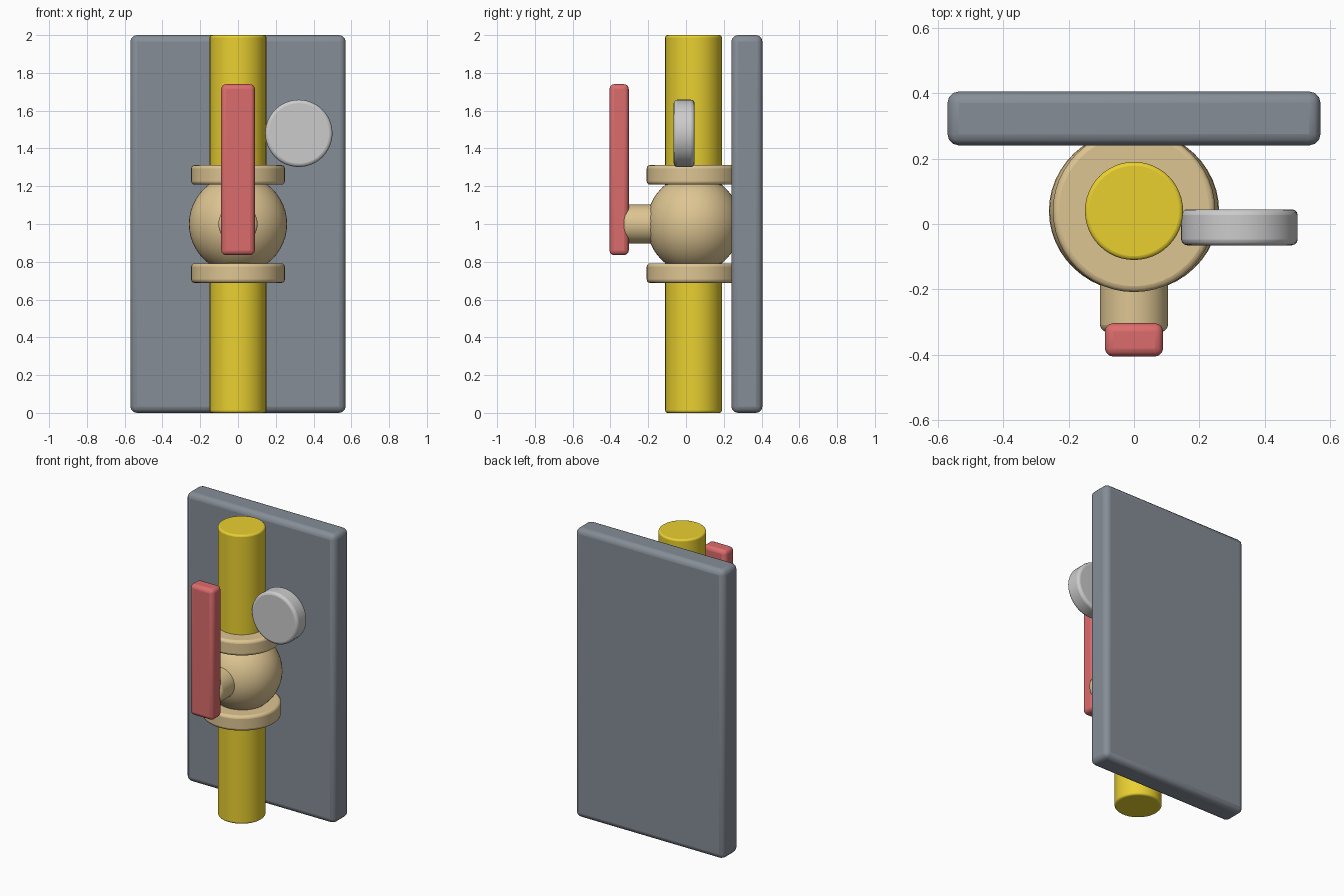
import bpy
import math

if "Cube" in bpy.data.objects:
    bpy.data.objects.remove(bpy.data.objects["Cube"])


def material(name, color):
    m = bpy.data.materials.new(name)
    m.diffuse_color = (*color, 1)
    m.use_nodes = True
    m.node_tree.nodes["Principled BSDF"].inputs["Base Color"].default_value = m.diffuse_color
    return m


STEEL = material("slate_panel", (0.24, 0.27, 0.31))
YELLOW = material("yellow_paint", (0.82, 0.63, 0.03))
BRASS = material("brass", (0.73, 0.56, 0.29))
RED = material("red_paint", (0.72, 0.15, 0.15))


def finish(name, mat, bevel=0):
    """Name the active object, round its edges and shade it smooth."""
    ob = bpy.context.object
    ob.name = name
    bpy.ops.object.transform_apply(location=False, rotation=True, scale=True)
    if mat:
        ob.data.materials.append(mat)
    if bevel:
        b = ob.modifiers.new("rounded_edges", "BEVEL")
        b.width, b.segments = bevel, 3
        b.limit_method = "ANGLE"
    bpy.ops.object.shade_smooth_by_angle(angle=math.radians(35))
    return ob


def box(name, lo, hi, mat, bevel):
    bpy.ops.mesh.primitive_cube_add(size=1, location=[(a + b) / 2 for a, b in zip(lo, hi)])
    bpy.context.object.scale = [b - a for a, b in zip(lo, hi)]
    return finish(name, mat, bevel)


def cylinder(name, center, radius, depth, mat, bevel, along_y=False):
    bpy.ops.mesh.primitive_cylinder_add(
        vertices=48, radius=radius, depth=depth, location=center,
        rotation=(math.pi / 2 if along_y else 0, 0, 0))
    return finish(name, mat, bevel)


AXIS_Y = 0.04  # pipe centre line

# Wall panel and vertical pipe
box("back_panel", (-0.57, 0.24, 0), (0.57, 0.405, 2), STEEL, 0.035)
cylinder("pipe", (0, AXIS_Y, 1), 0.15, 2, YELLOW, 0.012)

# Valve body with a flange above and below
bpy.ops.mesh.primitive_uv_sphere_add(segments=48, ring_count=24, radius=1,
                                     location=(0, AXIS_Y, 1))
bpy.context.object.scale = (0.26, 0.248, 0.26)
finish("valve_body", BRASS)
for name, side in (("upper_flange", 1), ("lower_flange", -1)):
    cylinder(name, (0, AXIS_Y, 1 + side * 0.26), 0.248, 0.104, BRASS, 0.018)

# Stem and lever handle
cylinder("valve_stem", (0, -0.155, 1), 0.104, 0.35, BRASS, 0.022, along_y=True)
box("lever_handle", (-0.089, -0.405, 0.835), (0.089, -0.303, 1.74), RED, 0.025)

# Round pressure gauge beside the pipe
cylinder("pressure_gauge", (0.322, -0.01, 1.48), 0.178, 0.11, None, 0.018, along_y=True)
